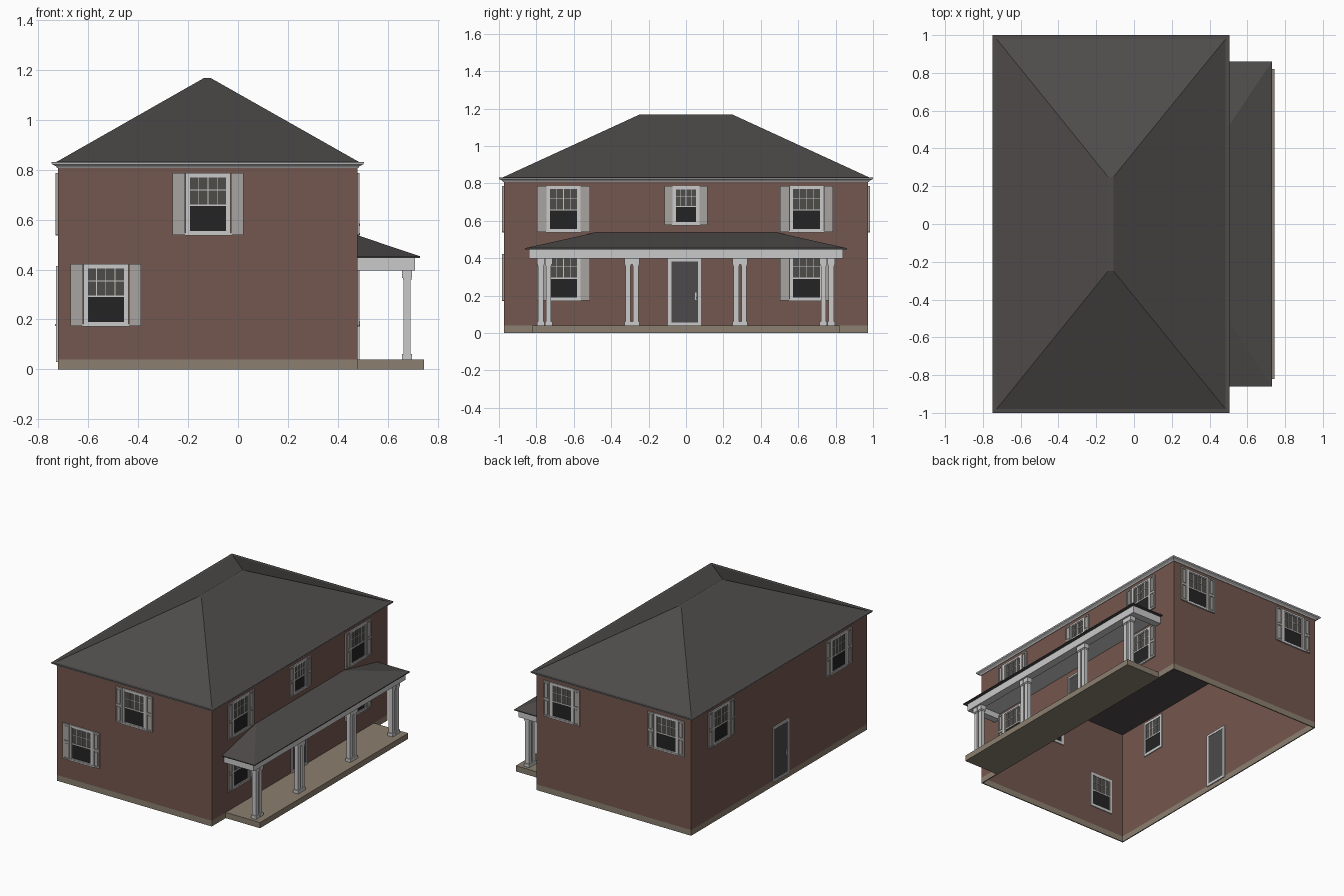
import bpy, bmesh
from math import radians
from mathutils import Matrix, Vector

cube = bpy.data.objects.get("Cube")
if cube:
    bpy.data.objects.remove(cube, do_unlink=True)


def material(name, srgb):
    """Flat colour given as 0-255 display values, stored linear."""
    lin = [((c / 255 + 0.055) / 1.055) ** 2.4 for c in srgb] + [1]
    m = bpy.data.materials.new(name)
    m.use_nodes = True
    m.diffuse_color = lin
    bsdf = m.node_tree.nodes["Principled BSDF"]
    bsdf.inputs["Base Color"].default_value = lin
    bsdf.inputs["Roughness"].default_value = 0.9
    return m


BRICK = material("brick", (116, 87, 78))
STONE = material("stone", (139, 127, 111))
SHINGLE = material("shingle", (79, 76, 75))
TRIM = material("white_trim", (202, 202, 202))
SHUTTER = material("shutter_grey", (168, 164, 160))
GLASS = material("dark_glass", (36, 36, 36))
PANE = material("upper_glass", (78, 76, 72))
DOOR = material("door_grey", (76, 74, 74))


def finish(name, bm, mats, matrix=Matrix()):
    me = bpy.data.meshes.new(name)
    bm.normal_update()
    bm.to_mesh(me)
    bm.free()
    for m in mats:
        me.materials.append(m)
    ob = bpy.data.objects.new(name, me)
    ob.matrix_world = matrix
    bpy.context.collection.objects.link(ob)
    return ob


def add_box(bm, x, y, z, index=0):
    """Box between the (low, high) pairs on each axis."""
    size = Vector((x[1] - x[0], y[1] - y[0], z[1] - z[0]))
    mid = Vector((sum(x), sum(y), sum(z))) / 2
    verts = bmesh.ops.create_cube(
        bm, size=1, matrix=Matrix.Translation(mid) @ Matrix.Diagonal(size).to_4x4())["verts"]
    for f in {f for v in verts for f in v.link_faces}:
        f.material_index = index


def loft(name, rects, mats, cap_start=True, cap_end=True):
    """Skin a stack of rectangles (x0, x1, y0, y1, z)."""
    bm = bmesh.new()
    rings = [[bm.verts.new(p) for p in ((a, c, z), (b, c, z), (b, d, z), (a, d, z))]
             for a, b, c, d, z in rects]
    for lo, hi in zip(rings, rings[1:]):
        for i in range(4):
            j = (i + 1) % 4
            bm.faces.new((lo[i], lo[j], hi[j], hi[i]))
    if cap_start:
        bm.faces.new(rings[0][::-1])
    if cap_end:
        bm.faces.new(rings[-1])
    return finish(name, bm, mats)


# House shell, open underneath
X0, X1, Y = -0.722, 0.479, 0.974


def grown(g, z):
    return (X0 - g, X1 + g, -Y - g, Y + g, z)


for name, low, high, mat in (("foundation", 0, 0.04, STONE), ("walls", 0.04, 0.81, BRICK)):
    shell = loft(name, [grown(0, low), grown(0, high)], [mat], False, False)
    solid = shell.modifiers.new("thickness", "SOLIDIFY")
    solid.thickness = 0.01
    solid.offset = -1

# Eaves moulding, ceiling and hipped roof
loft("eaves", [grown(0.004, 0.808), grown(0.008, 0.814), grown(0.024, 0.822), grown(0.026, 0.829)],
     [TRIM])
loft("ceiling", [grown(-0.01, 0.8), grown(-0.01, 0.806)], [SHINGLE])
loft("main_roof", [grown(0.026, 0.829), grown(0.026, 0.831), grown(0.005, 0.832),
                   (-0.138, -0.108, -0.25, 0.25, 1.167)], [SHINGLE])

# Porch floor, beams, ceiling and roof
bm = bmesh.new()
add_box(bm, (X1, 0.745), (-0.82, 0.82), (0, 0.04))
finish("porch_floor", bm, [STONE])
bm = bmesh.new()
add_box(bm, (0.655, 0.71), (-0.84, 0.84), (0.397, 0.447))
for s in (-1, 1):
    add_box(bm, (X1, 0.655), sorted((s * 0.79, s * 0.84)), (0.397, 0.447))
add_box(bm, (X1, 0.655), (-0.79, 0.79), (0.438, 0.447))
finish("porch_beams", bm, [TRIM])
loft("porch_roof", [(X1, 0.73, -0.86, 0.86, 0.447), (X1, 0.73, -0.86, 0.86, 0.453),
                    (X1, X1 + 0.004, -0.49, 0.49, 0.536)], [SHINGLE])

# Paired porch columns
for number, y in enumerate((-0.756, -0.289, 0.289, 0.756), 1):
    bm = bmesh.new()
    for cy in (y - 0.021, y + 0.021):
        for half, low, high in ((0.02, 0.04, 0.062), (0.0145, 0.062, 0.357),
                                (0.017, 0.357, 0.366), (0.02, 0.366, 0.397)):
            add_box(bm, (0.678 - half, 0.678 + half), (cy - half, cy + half), (low, high))
    finish(f"column_pair_{number}", bm, [TRIM])


def placed(wall, along, z):
    """Put a part, built facing -y, on the named wall."""
    angle, loc = {"front": (0, (along, -Y, z)), "left": (90, (X1, along, z)),
                  "back": (180, (along, Y, z)), "right": (270, (X0, along, z))}[wall]
    return Matrix.Translation(loc) @ Matrix.Rotation(radians(angle), 4, "Z")


def frame(bm, w, z0, z1, t, y):
    """Rectangular trim ring with half width w and bar width t."""
    for s in (-1, 1):
        add_box(bm, sorted((s * w, s * (w - t))), y, (z0, z1))
    add_box(bm, (t - w, w - t), y, (z1 - t, z1))
    add_box(bm, (t - w, w - t), y, (z0, z0 + t))


def window(name, wall, along, z, w=0.09, h=0.25, shutter=0.052):
    bm = bmesh.new()
    deep, mid = 0.013, h * 0.48
    frame(bm, w, 0, h, 0.013, (-0.007, deep))
    frame(bm, w - 0.013, 0.013, h - 0.013, 0.005, (-0.004, deep))
    add_box(bm, (-w - 0.003, w + 0.003), (-0.01, 0), (0, 0.01))
    # Lower and upper sash glass
    g = w - 0.016
    add_box(bm, (-g, g), (-0.001, 0.011), (0.013, mid), 1)
    add_box(bm, (-g, g), (-0.001, 0.011), (mid, h - 0.013), 2)
    # Meeting rail and glazing bars
    add_box(bm, (-g, g), (-0.004, deep), (mid - 0.003, mid + 0.004))
    bar = 0.0016
    for i in (-1, 0, 1):
        u = g * i / 2
        add_box(bm, (u - bar, u + bar), (-0.003, deep), (mid, h - 0.013))
    row = mid + (h - mid) * 0.48
    add_box(bm, (-g, g), (-0.003, deep), (row - bar, row + bar))
    # Two-panel shutters
    for s in (-1, 1):
        a, b = sorted((s * (w + 0.002), s * (w + shutter)))
        t = shutter * 0.18
        add_box(bm, (a, b), (-0.004, 0), (0.002, h), 3)
        for u in ((a, a + t), (b - t, b)):
            add_box(bm, u, (-0.009, -0.004), (0.002, h), 3)
        for low, high in ((0.002, 0.012), (h * 0.47, h * 0.53), (h - 0.01, h)):
            add_box(bm, (a + t, b - t), (-0.009, -0.004), (low, high), 3)
        for low, high in ((0.018, h * 0.47 - 0.006), (h * 0.53 + 0.006, h - 0.016)):
            add_box(bm, (a + t + 0.005, b - t - 0.005), (-0.007, -0.004), (low, high), 3)
    finish(name, bm, [TRIM, GLASS, PANE, SHUTTER], placed(wall, along, z))


UP, DOWN = 0.537, 0.172
window("front_upper_window", "front", -0.12, UP)
window("front_lower_window", "front", -0.53, DOWN)
for side, y in (("front", -0.655), ("back", 0.645)):
    window(f"porch_side_upper_window_{side}", "left", y, UP)
    window(f"porch_side_lower_window_{side}", "left", y, DOWN)
    window(f"right_upper_window_{side}", "right", y, UP)
window("porch_side_small_window", "left", 0, 0.575, 0.071, 0.21, 0.044)
window("back_upper_window_left", "back", 0.28, UP)
window("back_upper_window_right", "back", -0.53, UP)


def door(name, wall, along, z, h):
    bm = bmesh.new()
    w = 0.088
    frame(bm, w, 0, h, 0.013, (-0.008, 0.014))
    frame(bm, w - 0.013, 0.013, h - 0.013, 0.004, (-0.005, 0.014))
    add_box(bm, (0.015 - w, w - 0.015), (-0.002, 0.012), (0.013, h - 0.015), 1)
    # Handle plate and knob
    add_box(bm, (0.055, 0.063), (-0.004, -0.002), (0.135, 0.175))
    add_box(bm, (0.05, 0.062), (-0.011, -0.004), (0.144, 0.152))
    finish(name, bm, [TRIM, DOOR], placed(wall, along, z))


door("porch_door", "left", -0.007, 0.04, 0.36)
door("right_door", "right", -0.02, 0.03, 0.385)
